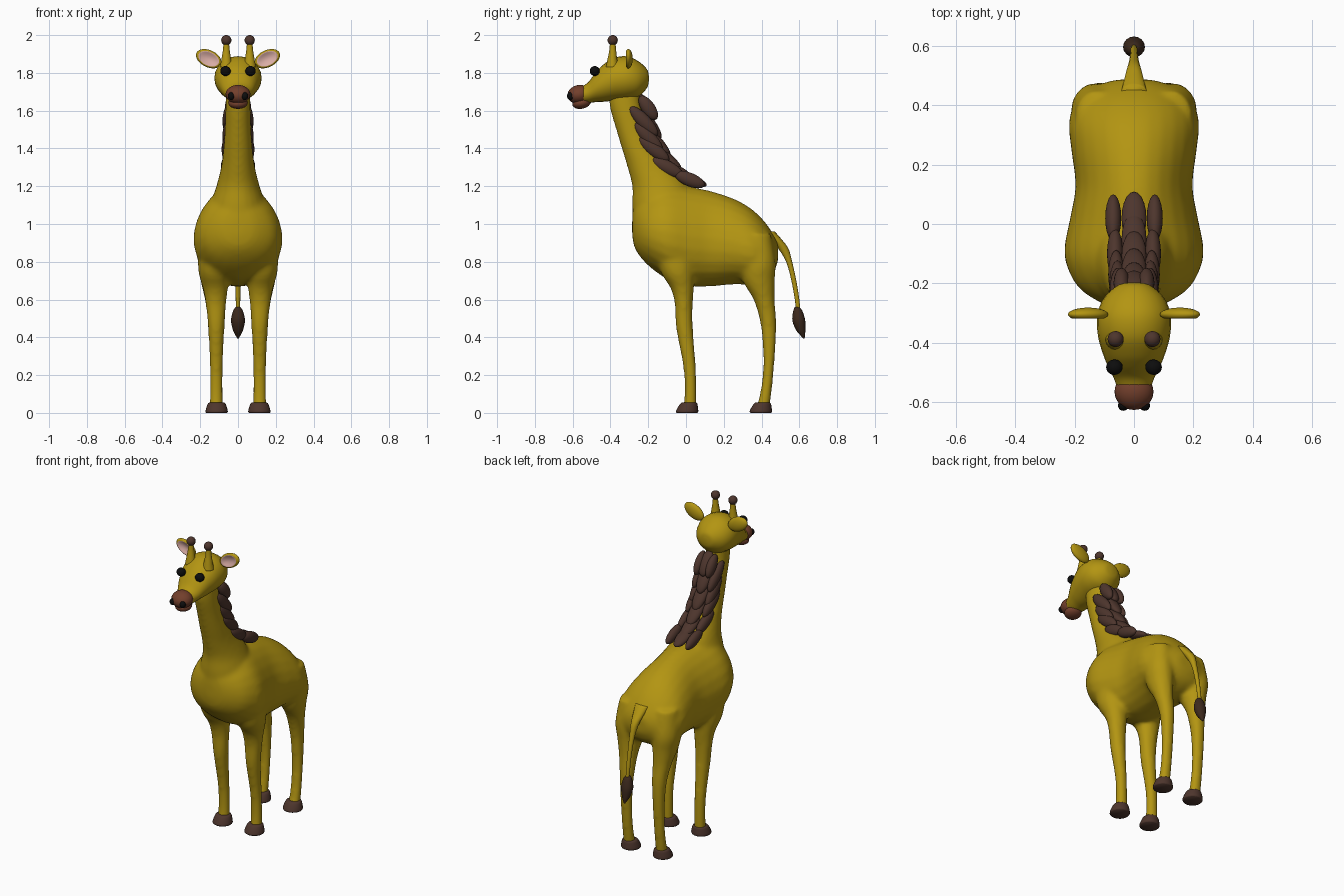
import bpy, bmesh, math
from mathutils import Matrix, Vector


def material(name, rgb):
    m = bpy.data.materials.new(name)
    m.diffuse_color = (*rgb, 1)
    return m


YELLOW = material("mustard yellow", (0.45, 0.30, 0.006))
BROWN = material("dark brown", (0.075, 0.036, 0.026))
TUFT = material("deep brown", (0.045, 0.022, 0.012))
NOSE = material("reddish brown", (0.17, 0.05, 0.025))
BLACK = material("black", (0.004, 0.004, 0.004))
PINK = material("pale pink", (0.70, 0.42, 0.38))


def finish(name, bm, *mats):
    bmesh.ops.recalc_face_normals(bm, faces=bm.faces)
    for f in bm.faces:
        f.smooth = True
    me = bpy.data.meshes.new(name)
    bm.to_mesh(me)
    bm.free()
    for m in mats:
        me.materials.append(m)
    ob = bpy.data.objects.new(name, me)
    bpy.context.collection.objects.link(ob)
    return ob


def spline(keys, steps=5):
    """Catmull-Rom through tuples."""
    out = []
    for i in range(len(keys) - 1):
        p = [keys[max(0, min(len(keys) - 1, i + k))] for k in (-1, 0, 1, 2)]
        for s in range(steps):
            t = s / steps
            out.append([0.5 * (2 * b + (c - a) * t + (2 * a - 5 * b + 4 * c - d) * t * t
                               + (3 * b - a - 3 * c + d) * t ** 3) for a, b, c, d in zip(*p)])
    return out + [list(keys[-1])]


def loft(bm, keys, axis, egg=0.0, n=24):
    """Rings (x, y, z, ra, rb): axis 'y' rings stand in xz, axis 'z' rings lie in xy."""
    rings = []
    for x, y, z, ra, rb in spline(keys):
        ring = []
        for k in range(n):
            a = 2 * math.pi * k / n
            c, s = math.cos(a) * ra, math.sin(a) * rb
            c *= 1 - egg * math.sin(a)
            ring.append(bm.verts.new((x + c, y, z + s) if axis == 'y' else (x + c, y + s, z)))
        rings.append(ring)
    for r, q in zip(rings, rings[1:]):
        for k in range(n):
            j = (k + 1) % n
            bm.faces.new((r[k], r[j], q[j], q[k]))
    bm.faces.new(rings[0])
    bm.faces.new(rings[-1])


def span(keys):
    """(y, z_bottom, z_top, rx) -> standing rings."""
    return [(0, y, (b + t) / 2, rx, (t - b) / 2) for y, b, t, rx in keys]


def ball(bm, loc, radii, rot=Matrix(), u=20, v=12):
    m = Matrix.Translation(loc) @ rot @ Matrix.Diagonal((*radii, 1))
    return bmesh.ops.create_uvsphere(bm, u_segments=u, v_segments=v, radius=1, matrix=m)['verts']


# Body: torso, neck and four legs fused into one smooth skin
bm = bmesh.new()
loft(bm, span([(-0.285, 0.94, 1.04, 0.03), (-0.27, 0.87, 1.11, 0.10), (-0.22, 0.80, 1.16, 0.18),
               (-0.15, 0.74, 1.20, 0.222), (-0.08, 0.70, 1.21, 0.233), (0.03, 0.67, 1.195, 0.212),
               (0.13, 0.67, 1.175, 0.196), (0.25, 0.68, 1.135, 0.21), (0.34, 0.68, 1.085, 0.218),
               (0.41, 0.70, 1.02, 0.197), (0.46, 0.74, 0.95, 0.145), (0.487, 0.80, 0.90, 0.06)]),
     'y', egg=0.16)
loft(bm, [(0, -0.10, 1.00, 0.15, 0.18), (0, -0.12, 1.10, 0.145, 0.165), (0, -0.135, 1.20, 0.115, 0.15),
          (0, -0.19, 1.30, 0.09, 0.12), (0, -0.25, 1.40, 0.077, 0.09), (0, -0.285, 1.50, 0.07, 0.085),
          (0, -0.32, 1.62, 0.066, 0.084), (0, -0.33, 1.72, 0.062, 0.08)], 'z')
FRONT = [(0.90, -0.06, 0.14, 0.075, 0.11), (0.75, -0.045, 0.13, 0.08, 0.09), (0.66, -0.02, 0.12, 0.066, 0.062),
         (0.58, -0.012, 0.117, 0.055, 0.048), (0.45, -0.008, 0.115, 0.044, 0.045),
         (0.25, 0.018, 0.115, 0.035, 0.034), (0.12, 0.024, 0.115, 0.034, 0.032), (0.02, 0.02, 0.115, 0.036, 0.036)]
REAR = [(0.95, 0.36, 0.12, 0.075, 0.09), (0.80, 0.38, 0.13, 0.083, 0.095), (0.70, 0.385, 0.125, 0.073, 0.085),
        (0.60, 0.413, 0.12, 0.056, 0.056), (0.50, 0.433, 0.115, 0.045, 0.045), (0.40, 0.44, 0.115, 0.039, 0.037),
        (0.25, 0.438, 0.115, 0.035, 0.029), (0.12, 0.425, 0.115, 0.034, 0.03), (0.02, 0.405, 0.115, 0.036, 0.036)]
for side in (-1, 1):
    for leg in (FRONT, REAR):
        loft(bm, [(side * x, y, z, rx, ry) for z, y, x, rx, ry in leg], 'z')
body = finish("body", bm, YELLOW)
rm = body.modifiers.new("fuse", 'REMESH')
rm.mode = 'VOXEL'
rm.voxel_size = 0.012
rm.use_smooth_shade = True
sm = body.modifiers.new("soften", 'SMOOTH')
sm.factor = 0.5
sm.iterations = 10

# Hooves
for part, y in (("front_hoof", 0.006), ("rear_hoof", 0.396)):
    for side, label in ((-1, "left"), (1, "right")):
        bm = bmesh.new()
        x = side * 0.113
        loft(bm, [(x, y, 0, 0.055, 0.055), (x, y, 0.008, 0.059, 0.059), (x, y + 0.004, 0.03, 0.054, 0.053),
                  (x, y + 0.009, 0.05, 0.046, 0.044), (x, y + 0.01, 0.056, 0.036, 0.034)], 'z')
        finish(f"{label}_{part}", bm, BROWN)

# Head
bm = bmesh.new()
loft(bm, span([(-0.197, 1.755, 1.785, 0.015), (-0.207, 1.72, 1.82, 0.055), (-0.25, 1.675, 1.86, 0.102),
               (-0.31, 1.658, 1.887, 0.124), (-0.38, 1.653, 1.88, 0.121), (-0.44, 1.647, 1.842, 0.104),
               (-0.48, 1.645, 1.80, 0.088), (-0.52, 1.64, 1.748, 0.068), (-0.56, 1.64, 1.725, 0.055)]), 'y')
finish("head", bm, YELLOW)

# Muzzle with a separate lower lip
bm = bmesh.new()
ball(bm, (0, -0.566, 1.686), (0.066, 0.062, 0.05), Matrix.Rotation(0.2, 4, 'X'))
ball(bm, (0, -0.553, 1.641), (0.052, 0.05, 0.031), Matrix.Rotation(0.2, 4, 'X'))
finish("muzzle", bm, NOSE)

# Nostrils and eyes
for name, loc, radii in (("nostrils", (0.036, -0.612, 1.677), (0.018, 0.018, 0.021)),
                         ("eyes", (0.066, -0.483, 1.81), (0.028, 0.026, 0.026))):
    bm = bmesh.new()
    for side in (-1, 1):
        ball(bm, (side * loc[0], loc[1], loc[2]), radii)
    finish(name, bm, BLACK)

# Horns with round tips
for side, label in ((-1, "left"), (1, "right")):
    x = side * 0.062
    bm = bmesh.new()
    loft(bm, [(x, -0.39, 1.83, 0.034, 0.034), (x, -0.39, 1.87, 0.026, 0.026),
              (x, -0.388, 1.92, 0.018, 0.018), (x, -0.388, 1.97, 0.014, 0.014)], 'z')
    finish(f"{label}_horn", bm, YELLOW)
    bm = bmesh.new()
    ball(bm, (x, -0.388, 1.973), (0.027, 0.027, 0.027))
    finish(f"{label}_horn_tip", bm, BROWN)

# Ears: flattened leaf with a hollow pink front
for side, label in ((-1, "left"), (1, "right")):
    bm = bmesh.new()
    bmesh.ops.create_uvsphere(bm, u_segments=32, v_segments=20, radius=1,
                              matrix=Matrix.Rotation(math.pi / 2, 4, 'X'))
    for f in bm.faces:
        c = f.calc_center_median()
        if c.y < 0 and c.x ** 2 + c.z ** 2 < 0.62:
            f.material_index = 1
    for v in bm.verts:
        r2 = v.co.x ** 2 + v.co.z ** 2
        if v.co.y < 0 and r2 < 0.64:
            v.co.y += 1.5 * (0.64 - r2)
    m = (Matrix.Translation((side * 0.155, -0.305, 1.875)) @ Matrix.Rotation(-side * 0.45, 4, 'Y')
         @ Matrix.Diagonal((0.072, 0.023, 0.045, 1)))
    bmesh.ops.transform(bm, matrix=m, verts=bm.verts)
    finish(f"{label}_ear", bm, YELLOW, PINK)

# Mane: overlapping leaf locks, one centre row and two side rows (y, z, slope, half length, x)
LOCKS = [(-0.20, 1.615, 55, 0.075, 0.042), (-0.225, 1.545, 46, 0.105, 0.055), (-0.20, 1.46, 46, 0.105, 0.056),
         (-0.17, 1.395, 38, 0.10, 0.06), (-0.10, 1.30, 28, 0.095, 0.064), (0.02, 1.235, 22, 0.085, 0.07)]
CENTRE = [(-0.205, 1.62, 58, 0.08), (-0.19, 1.535, 55, 0.10), (-0.155, 1.44, 48, 0.105),
          (-0.105, 1.355, 40, 0.105), (-0.05, 1.285, 28, 0.10), (0.02, 1.237, 20, 0.095)]
bm = bmesh.new()
for y, z, slope, length, x in LOCKS:
    rot = Matrix.Rotation(-math.radians(slope), 4, 'X')
    for side in (-1, 1):
        ball(bm, (side * x, y, z), (0.027, length, 0.036), rot)
for y, z, slope, length in CENTRE:
    ball(bm, (0, y, z), (0.042, length, 0.027), Matrix.Rotation(-math.radians(slope), 4, 'X'))
finish("mane", bm, BROWN)

# Tail and tuft
bm = bmesh.new()
loft(bm, [(0, 0.44, 0.96, 0.045, 0.03), (0, 0.475, 0.92, 0.036, 0.03), (0, 0.515, 0.87, 0.025, 0.027),
          (0, 0.546, 0.80, 0.017, 0.016), (0, 0.571, 0.70, 0.013, 0.013), (0, 0.588, 0.60, 0.012, 0.012),
          (0, 0.595, 0.53, 0.011, 0.011)], 'z', n=16)
finish("tail", bm, YELLOW)
bm = bmesh.new()
loft(bm, [(0, 0.588, 0.56, 0.012, 0.012), (0, 0.592, 0.54, 0.026, 0.024), (0, 0.597, 0.49, 0.037, 0.034),
          (0, 0.607, 0.44, 0.027, 0.025), (0, 0.618, 0.41, 0.013, 0.012), (0, 0.624, 0.395, 0.004, 0.004)],
     'z', n=16)
finish("tail_tuft", bm, TUFT)
